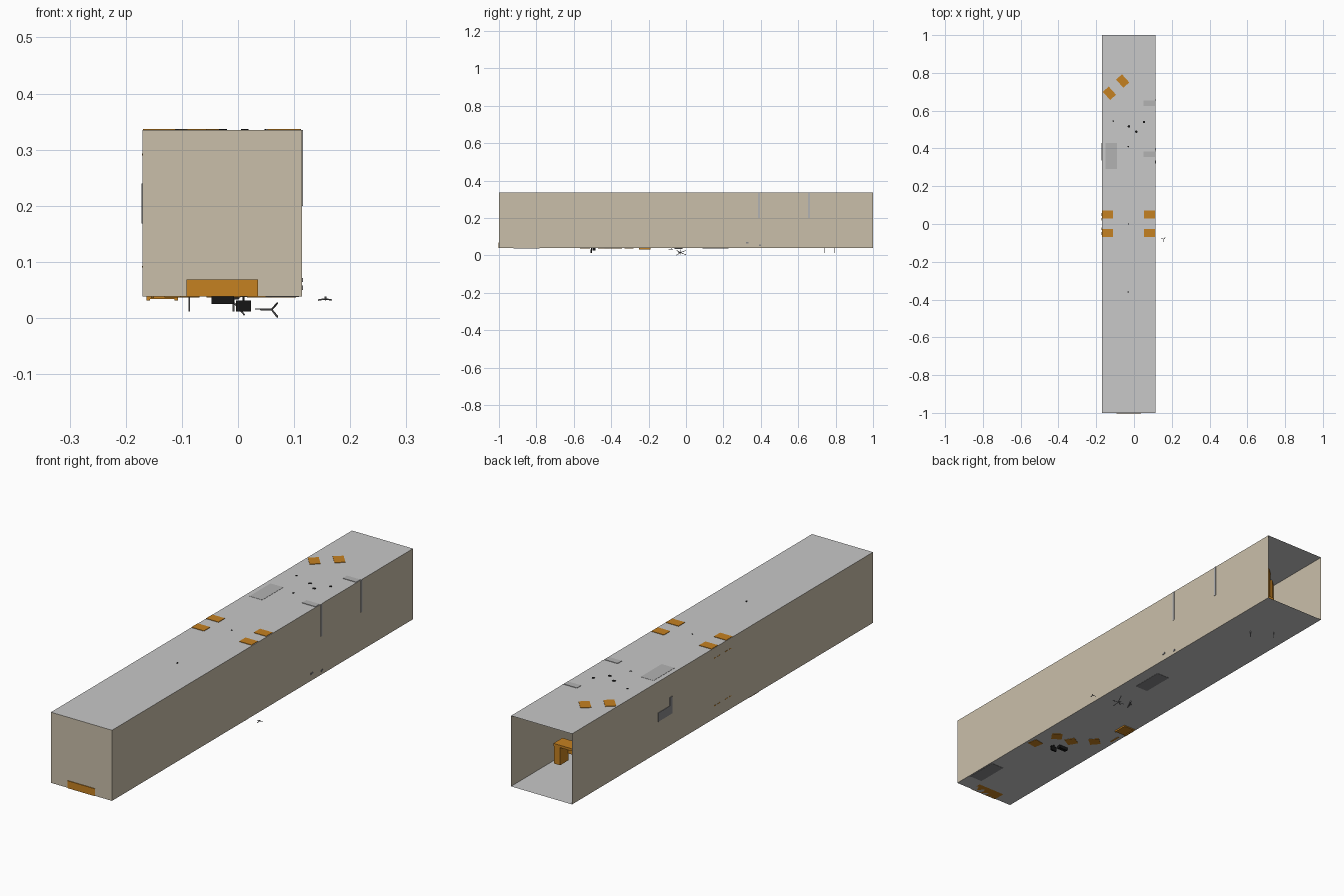
import bpy, bmesh, math
from mathutils import Vector, Matrix

if "Cube" in bpy.data.objects:
    bpy.data.objects.remove(bpy.data.objects["Cube"])


def mat(name, r, g, b):
    m = bpy.data.materials.new(name)
    m.diffuse_color = (r, g, b, 1)
    m.use_nodes = True
    m.node_tree.nodes["Principled BSDF"].inputs["Base Color"].default_value = m.diffuse_color
    return m


BEIGE = mat("beige_wall", 0.59, 0.52, 0.40)
GREY = mat("light_grey", 0.58, 0.58, 0.58)
ORANGE = mat("orange_wood", 0.56, 0.22, 0.015)
METAL = mat("mid_grey", 0.25, 0.25, 0.26)
BLACK = mat("black", 0.008, 0.008, 0.008)
PALE = mat("pale_panel", 0.45, 0.45, 0.45)

X0, X1, Z0, Z1 = -0.17, 0.114, 0.038, 0.335


def obj(name, bm, m):
    me = bpy.data.meshes.new(name)
    bm.to_mesh(me)
    bm.free()
    me.materials.append(m)
    o = bpy.data.objects.new(name, me)
    bpy.context.collection.objects.link(o)
    return o


def quad(name, pts, m):
    bm = bmesh.new()
    bm.faces.new([bm.verts.new(p) for p in pts])
    return obj(name, bm, m)


def add_box(bm, lo, hi):
    c = [(a + b) / 2 for a, b in zip(lo, hi)]
    s = [b - a for a, b in zip(lo, hi)]
    bmesh.ops.create_cube(bm, size=1, matrix=Matrix.Translation(c) @ Matrix.Diagonal((*s, 1)))


def boxes(name, parts, m, loc=(0, 0, 0), rot=0):
    bm = bmesh.new()
    for lo, hi in parts:
        add_box(bm, lo, hi)
    o = obj(name, bm, m)
    o.location = loc
    o.rotation_euler.z = math.radians(rot)
    return o


# long corridor shell, open at the back end
quad("floor", [(X0, -1, Z0), (X1, -1, Z0), (X1, 1, Z0), (X0, 1, Z0)], GREY)
quad("ceiling", [(X0, -1, Z1), (X1, -1, Z1), (X1, 1, Z1), (X0, 1, Z1)], GREY)
quad("left_wall", [(X0, 1, Z0), (X0, -1, Z0), (X0, -1, Z1), (X0, 1, Z1)], BEIGE)
quad("right_wall", [(X1, -1, Z0), (X1, 1, Z0), (X1, 1, Z1), (X1, -1, Z1)], BEIGE)
quad("front_wall", [(X0, -1, Z0), (X1, -1, Z0), (X1, -1, Z1), (X0, -1, Z1)], BEIGE)


# tall shelf units whose tops show through the ceiling
def bookcase(x, y, rot=0):
    w, d, b, t = 0.029, 0.021, 0.08, 0.337
    parts = [((-w, -d, b), (-w + 0.003, d, t)), ((w - 0.003, -d, b), (w, d, t)),
             ((-w, d - 0.003, b), (w, d, t))]
    for i in range(5):
        z = b + (t - b - 0.004) * i / 4
        parts.append(((-w, -d, z), (w, d, z + 0.004)))
    boxes("shelf_unit", parts, ORANGE, (x, y, 0), rot)


for x in (-0.14, 0.082):
    for y in (-0.047, 0.05):
        bookcase(x, y)
bookcase(-0.13, 0.692, -48)
bookcase(-0.06, 0.757, -48)

# desk seen through the open end
boxes("desk", [((-0.06, 0.77, 0.165), (0.036, 0.83, 0.175)),
               ((0.006, 0.772, 0.09), (0.034, 0.828, 0.165)),
               ((-0.058, 0.772, 0.09), (-0.05, 0.828, 0.165)),
               ((-0.05, 0.772, 0.12), (0.006, 0.776, 0.165))], ORANGE)

# notched crate showing through the front wall
boxes("front_crate", [((-0.092, -1.003, Z0), (0.036, -0.95, 0.069))], ORANGE)

# wooden pieces under the floor
for x, y, r in ((0.078, -0.54, 10), (0.047, -0.44, -35), (-0.026, -0.434, 30), (-0.10, -0.373, 40)):
    boxes("under_floor_panel", [((-0.022, -0.022, 0.0365), (0.022, 0.022, 0.045))], ORANGE, (x, y, 0), r)
boxes("under_floor_tray", [((-0.163, -0.25, 0.034), (-0.107, -0.19, 0.04)),
                           ((-0.163, -0.25, 0.031), (-0.157, -0.19, 0.035)),
                           ((-0.113, -0.25, 0.031), (-0.107, -0.19, 0.035))], ORANGE)
boxes("under_floor_rail", [((-0.155, -0.33, 0.036), (-0.15, -0.28, 0.04))], ORANGE)

# flat grey panels on floor underside and ceiling
for x, y, w, d in ((0.079, -0.853, 0.03, 0.07), (0.033, 0.157, 0.03, 0.07)):
    boxes("under_floor_plate", [((x - w, y - d, 0.037), (x + w, y + d, 0.041))], METAL)
boxes("ceiling_panel", [((-0.15, 0.29, 0.33), (-0.09, 0.43, 0.3358))], PALE)

# grey partitions breaking through ceiling and right wall
for y0, yw in ((0.355, 0.39), (0.625, 0.657)):
    boxes("partition", [((0.05, y0, 0.31), (0.112, y0 + 0.028, 0.337)),
                        ((0.106, yw - 0.005, 0.2), (0.1155, yw + 0.005, 0.335))], PALE)

# grey bracket on left wall
boxes("wall_bracket", [((-0.172, 0.335, 0.168), (-0.165, 0.352, 0.24)),
                       ((-0.172, 0.35, 0.168), (-0.165, 0.43, 0.205))], METAL)
# shelf edges showing on left wall
for z in (0.09, 0.29):
    boxes("shelf_edge", [((-0.1708, y - 0.007, z), (-0.168, y + 0.007, z + 0.003))
                         for y in (-0.05, -0.025, 0.025, 0.05)], ORANGE)

# black screens under the floor
boxes("screen", [((-0.047, -0.50, 0.025), (-0.007, -0.485, 0.039)),
                 ((-0.004, -0.51, 0.012), (0.023, -0.503, 0.031)),
                 ((0.008, -0.507, 0.03), (0.012, -0.503, 0.039))], BLACK)


# thin rods
def rod(bm, a, b, r):
    a, b = Vector(a), Vector(b)
    d = b - a
    m = Matrix.Translation((a + b) / 2) @ d.to_track_quat('Z', 'Y').to_matrix().to_4x4()
    bmesh.ops.create_cone(bm, cap_ends=True, segments=8, radius1=r, radius2=r, depth=d.length, matrix=m)


bm = bmesh.new()
for x, y in ((-0.008, 0.74), (-0.087, 0.795)):
    rod(bm, (x, y, 0.012), (x, y, 0.04), 0.0015)
obj("under_floor_posts", bm, METAL)

# chair bases: one on its side under the floor, one upright outside
bm = bmesh.new()
hub = Vector((0.06, -0.03, 0.015))
for p in ((0.07, -0.05, 0.027), (0.07, -0.05, 0.0015), (0.04, -0.04, 0.015),
          (0.07, 0.0, 0.026), (0.07, 0.0, 0.003)):
    rod(bm, hub, p, 0.0015)
rod(bm, (0.03, -0.03, 0.016), hub, 0.001)
rod(bm, (-0.01, -0.03, 0.03), (0.012, -0.03, 0.005), 0.0015)
rod(bm, (-0.02, -0.06, 0.036), (0.0, -0.02, 0.036), 0.003)
obj("fallen_chair_base", bm, METAL)

bm = bmesh.new()
hub = Vector((0.156, -0.08, 0.034))
for ang in (40, 160, 270):
    a = math.radians(ang)
    rod(bm, hub, hub + Vector((math.cos(a) * 0.014, math.sin(a) * 0.014, -0.002)), 0.0013)
rod(bm, hub, hub + Vector((0, 0, 0.004)), 0.0015)
obj("outside_chair_base", bm, METAL)

# small dots on the ceiling
bm = bmesh.new()
for x, y, r in ((-0.027, 0.517, 0.007), (0.012, 0.489, 0.007), (0.053, 0.54, 0.006), (-0.03, 0.41, 0.004),
                (-0.11, 0.545, 0.004), (-0.03, 0, 0.003), (-0.03, -0.36, 0.004)):
    rod(bm, (x, y, 0.33), (x, y, 0.3365), r)
obj("ceiling_caps", bm, BLACK)

# little fittings at the foot of the right wall
boxes("wall_fittings", [((0.11, 0.32, 0.064), (0.116, 0.335, 0.071)),
                        ((0.11, 0.39, 0.05), (0.116, 0.4, 0.058))], METAL)
